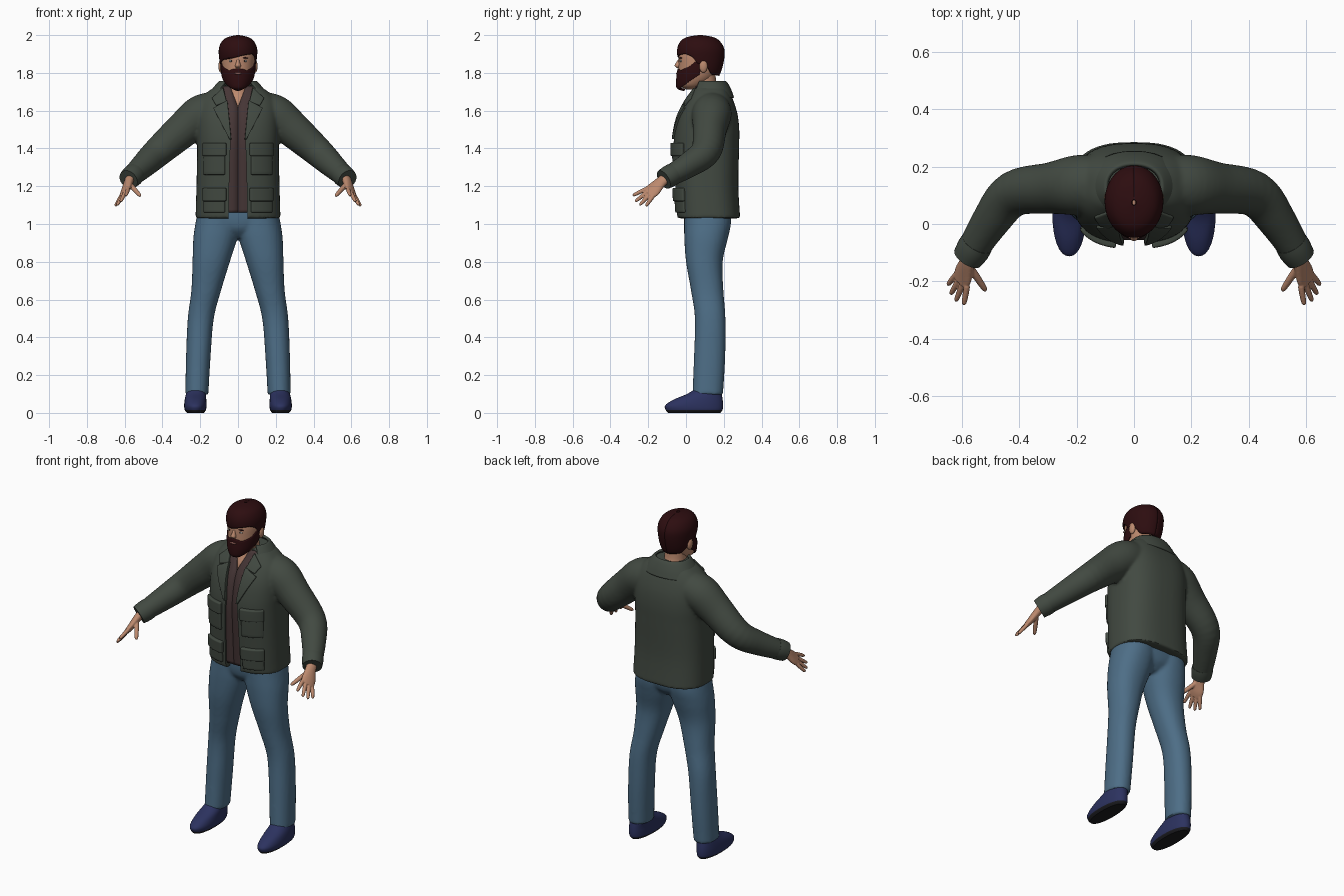
import bpy, bmesh, math
from mathutils import Vector, Matrix

cube = bpy.data.objects.get("Cube")
if cube:
    bpy.data.objects.remove(cube)


def material(name, *rgb):
    m = bpy.data.materials.new(name)
    m.use_nodes = True
    m.diffuse_color = (*rgb, 1)
    m.node_tree.nodes["Principled BSDF"].inputs["Base Color"].default_value = (*rgb, 1)
    return m


SKIN = material("skin", .50, .25, .155)
HAIR = material("dark red brown hair", .026, .004, .005)
GREEN = material("grey green cloth", .054, .067, .053)
SHIRT = material("brown cloth", .06, .036, .036)
DENIM = material("blue denim", .075, .155, .24)
NAVY = material("navy shoe", .025, .032, .115)
SOLE = material("dark sole", .012, .012, .015)
WHITE = material("eye white", .55, .53, .5)
LIP = material("lip", .3, .12, .1)
X, Y, Z = Vector((1, 0, 0)), Vector((0, 1, 0)), Vector((0, 0, 1))
parts = []


def finish(bm, name, mat, mirror=False, thick=0, bevel=0):
    me = bpy.data.meshes.new(name)
    bm.to_mesh(me)
    bm.free()
    ob = bpy.data.objects.new(name, me)
    bpy.context.collection.objects.link(ob)
    me.materials.append(mat)
    if thick:
        ob.modifiers.new("Thickness", 'SOLIDIFY').thickness = thick
    if bevel:
        b = ob.modifiers.new("Bevel", 'BEVEL')
        b.width, b.segments = bevel, 2
    if mirror:
        ob.modifiers.new("Mirror", 'MIRROR')
    parts.append(ob)
    return ob


def skin_rings(rings, name, mat, closed=True, **kw):
    """Join rows of points with quads; closed rows are capped."""
    bm = bmesh.new()
    vs = [[bm.verts.new(p) for p in r] for r in rings]
    n = len(rings[0])
    for lo, hi in zip(vs, vs[1:]):
        for i in range(n if closed else n - 1):
            j = (i + 1) % n
            bm.faces.new((lo[i], lo[j], hi[j], hi[i]))
    if closed:
        bm.faces.new(vs[0])
        bm.faces.new(vs[-1])
        bmesh.ops.recalc_face_normals(bm, faces=bm.faces)
    return finish(bm, name, mat, **kw)


def spline(rows, k=5):
    out, p = [], [rows[0], *rows, rows[-1]]
    for i in range(len(rows) - 1):
        for t in (j / k for j in range(k)):
            out.append([.5 * (2*b + (c - a)*t + (2*a - 5*b + 4*c - d)*t*t + (3*b - a - 3*c + d)*t**3)
                        for a, b, c, d in zip(*p[i:i + 4])])
    return out + [list(rows[-1])]


def oval(row, t, n=2, a=X, b=Y):
    s, c = math.sin(t), -math.cos(t)
    power = lambda v: math.copysign(abs(v) ** (2 / n), v)
    return Vector(row[:3]) + a * row[3] * power(s) + b * row[4] * power(c)


def tube(name, rows, mat, n=2, ref=None, sides=32, k=5, **kw):
    """Loft ovals (x, y, z, r1, r2): level ones, or across the path when ref is given."""
    rows = spline(rows, k)
    rings = []
    for i, r in enumerate(rows):
        a, b = X, Y
        if ref:
            t = Vector(rows[min(i + 1, len(rows) - 1)][:3]) - Vector(rows[max(i - 1, 0)][:3])
            t.normalize()
            a = (Vector(ref) - t * t.dot(Vector(ref))).normalized()
            b = t.cross(a)
        rings.append([oval(r, math.tau * j / sides, n, a, b) for j in range(sides)])
    return skin_rings(rings, name, mat, **kw)


def interp(x, pts):
    for (x0, y0), (x1, y1) in zip(pts, pts[1:]):
        if x <= x1:
            return y0 + (y1 - y0) * max(0, (x - x0) / (x1 - x0))
    return pts[-1][1]


def level(table, z):
    return [interp(z, [(r[2], r[i]) for r in table]) for i in range(5)]


def wrap(name, table, fn, mat, nu=64, nv=14, n=2, **kw):
    """Open sheet on a lofted surface; fn maps (u, v) to (angle, height)."""
    rings = []
    for v in range(nv + 1):
        spots = [fn(u / nu, v / nv) for u in range(nu + 1)]
        rings.append([oval(level(table, z), t, n) for t, z in spots])
    return skin_rings(rings, name, mat, closed=False, **kw)


def ball(name, loc, size, mat, **kw):
    bm = bmesh.new()
    m = Matrix.Translation(loc) @ Matrix.Diagonal((*size, 1))
    bmesh.ops.create_uvsphere(bm, u_segments=20, v_segments=12, radius=1, matrix=m)
    return finish(bm, name, mat, **kw)


def bake(ob):
    bpy.context.view_layer.update()
    ob.data = bpy.data.meshes.new_from_object(ob.evaluated_get(bpy.context.evaluated_depsgraph_get()))
    ob.modifiers.clear()


def fuse(name, obs, voxel, mat, smooth=4):
    """Merge overlapping solids into one smooth skin."""
    for o in obs:
        bake(o)
    body = obs[0]
    bm = bmesh.new()
    for o in obs:
        bm.from_mesh(o.data)
        parts.remove(o)
    for o in obs:
        bpy.data.objects.remove(o)
    body = finish(bm, name, mat)
    rm = body.modifiers.new("Remesh", 'REMESH')
    rm.mode, rm.voxel_size = 'VOXEL', voxel
    sm = body.modifiers.new("Smooth", 'SMOOTH')
    sm.factor, sm.iterations = .5, smooth
    bake(body)
    body.data.materials.clear()
    body.data.materials.append(mat)
    return body


# Jacket: torso and sleeves fused, then opened down the front
TORSO = [(0, .12, 1.03, .225, .167), (0, .11, 1.2, .22, .167), (0, .107, 1.4, .216, .174),
         (0, .112, 1.5, .218, .17), (0, .118, 1.58, .215, .155), (0, .125, 1.65, .2, .127),
         (0, .13, 1.7, .16, .1), (0, .13, 1.735, .105, .085)]
FINE, N = spline(TORSO), 2.6
torso = tube("torso", TORSO, GREEN, n=N, sides=48)
sleeves = tube("sleeves", [(.13, .14, 1.6, .1, .1), (.2, .135, 1.575, .105, .105), (.29, .125, 1.5, .095, .09),
                           (.42, .105, 1.385, .08, .08), (.5, .01, 1.31, .067, .067),
                           (.575, -.11, 1.24, .052, .052)], GREEN, ref=Z, mirror=True)
jacket = fuse("jacket", [torso, sleeves], .009, GREEN, 5)
gap = [(1, .05), (1.3, .045), (1.46, .038), (1.6, .055), (1.7, .085), (1.8, .09)]
cutter = skin_rings([[(-w, -.3, z), (w, -.3, z), (w, .06, z), (-w, .06, z)] for z, w in gap], "opening", GREEN)
cutter.hide_render = True
cut = jacket.modifiers.new("Opening", 'BOOLEAN')
cut.operation, cut.object = 'DIFFERENCE', cutter
bake(jacket)
parts.remove(cutter)
bpy.data.objects.remove(cutter)
tube("cuffs", [(.548, -.067, 1.265, .058, .058), (.562, -.09, 1.252, .059, .059), (.58, -.118, 1.235, .054, .054)],
     GREEN, ref=Z, k=2, mirror=True)
COLLAR = [(0, .13, 1.67, .165, .125), (0, .132, 1.71, .14, .108), (0, .132, 1.745, .112, .09), (0, .13, 1.758, .098, .08)]
wrap("collar", spline(COLLAR), lambda u, v: (.75 + (math.tau - 1.5) * u, 1.67 + .088 * v), GREEN, n=2.2, thick=.014)


def panel(name, corners, lift, bevel=.004):
    """Raised mirrored plate following the jacket front; corners are (x, z) from lower inner."""
    bl, br, tr, tl = (Vector(c) for c in corners)
    rings = []
    for v in (j / 8 for j in range(9)):
        row = []
        for u in (i / 8 for i in range(9)):
            x, z = bl.lerp(br, u).lerp(tl.lerp(tr, u), v)
            r = level(FINE, z)
            row.append((x, r[1] - r[4] * (1 - min(x / r[3], .98) ** N) ** (1 / N) - lift, z))
        rings.append(row)
    skin_rings(rings, name, GREEN, closed=False, thick=lift + .015, bevel=bevel, mirror=True)


def rect(x0, x1, z0, z1):
    return (x0, z0), (x1, z0), (x1, z1), (x0, z1)


for word, top, drop in (("upper", 1.43, .17), ("lower", 1.19, .13)):
    panel(word + "_pockets", rect(.07, .185, top - drop, top - .01), .012, .006)
    panel(word + "_pocket_flaps", rect(.064, .19, top - .07, top), .02, .006)
panel("lapels", [(.036, 1.45), (.046, 1.45), (.132, 1.615), (.056, 1.655)], .011)
panel("collar_flaps", [(.06, 1.65), (.118, 1.63), (.14, 1.668), (.08, 1.725)], .012)

# Shirt with a V neck over the chest and neck
inner = [(x, y, z, a * .94, b * .94) for x, y, z, a, b in FINE]


def shirt_spot(u, v):
    z = 1.06 + .67 * v
    w = interp(z, [(1.62, 0), (1.73, .042)])
    t = math.asin((w / level(inner, z)[3]) ** (N / 2))
    return t + (math.tau - 2 * t) * u, z


wrap("shirt", inner, shirt_spot, SHIRT, nv=40, n=N, thick=.008)
tube("neck", [(0, .12, 1.55, .09, .12), (0, .117, 1.64, .08, .108), (0, .11, 1.7, .066, .075),
              (0, .1, 1.74, .06, .062), (0, .095, 1.82, .06, .06)], SKIN)

# Head and face
tube("head", [(0, .03, 1.712, .025, .03), (0, .035, 1.735, .058, .07), (0, .055, 1.78, .08, .095),
              (0, .066, 1.84, .088, .106), (0, .075, 1.9, .09, .11), (0, .08, 1.955, .073, .09),
              (0, .08, 1.98, .04, .05)], SKIN)
tube("nose", [(0, -.028, 1.878, .006, .008), (0, -.038, 1.855, .01, .014), (0, -.043, 1.838, .015, .017),
              (0, -.036, 1.825, .01, .01)], SKIN, sides=16)
ball("ears", (.09, .092, 1.835), (.014, .022, .034), SKIN, mirror=True)
ball("eyes", (.035, -.026, 1.863), (.013, .006, .006), WHITE, mirror=True)
ball("pupils", (.035, -.029, 1.863), (.005, .005, .005), SOLE, mirror=True)
ball("eyebrows", (.036, -.027, 1.879), (.019, .007, .004), HAIR, mirror=True)

# Hair with a slanted fringe, and a full beard
HAIRLINE = [(0, 1.885), (.9, 1.885), (1.2, 1.87), (1.4, 1.83), (1.75, 1.83), (2.1, 1.79), (3.2, 1.783)]
CAP = spline([(0, .09, 1.775, .07, .082), (0, .09, 1.82, .088, .1), (0, .08, 1.88, .1, .123), (0, .078, 1.93, .101, .124),
              (0, .075, 1.97, .083, .102), (0, .075, 1.99, .052, .068), (0, .075, 2, .008, .01)])


def hair_spot(u, v):
    a = math.tau * u - math.pi
    low = interp(abs(a), HAIRLINE) + .03 * a * max(0, 1 - abs(a) / 2)
    return a, low + (2 - low) * math.sin(v * math.pi / 2)


wrap("hair", CAP, hair_spot, HAIR, nv=24, thick=.01)
JAW = spline([(0, .012, 1.703, .012, .02), (0, .018, 1.715, .048, .065), (0, .04, 1.75, .075, .093),
              (0, .06, 1.8, .09, .108), (0, .07, 1.87, .094, .108)])


def beard_spot(u, v):
    a = 1.7 * (2 * u - 1)
    low = interp(abs(a), [(0, 1.703), (.5, 1.706), (1.1, 1.735), (1.7, 1.79)])
    high = interp(abs(a), [(0, 1.824), (.3, 1.82), (.55, 1.812), (1.1, 1.832), (1.4, 1.86), (1.7, 1.865)])
    return a, low + (high - low) * v


wrap("beard", JAW, beard_spot, HAIR, thick=.012)
ball("mouth", (0, -.046, 1.797), (.02, .007, .006), LIP)

# Hands: palm, four fingers and a thumb
SPREAD = Vector((-.54, -.64, .54))
hand = [tube("palm", [(.568, -.095, 1.25, .03, .025), (.58, -.135, 1.22, .032, .022),
                      (.595, -.175, 1.18, .043, .018), (.604, -.203, 1.16, .04, .013)], SKIN, ref=SPREAD)]
digits = [((.572, -.15, 1.21), (.516, -.234, 1.147), .013)]
for i, tip in enumerate([(.594, -.283, 1.15), (.622, -.27, 1.118), (.64, -.246, 1.1), (.65, -.213, 1.094)]):
    digits.append((Vector((.6, -.195, 1.166)) + SPREAD * (.033 - .022 * i), tip, .011))
for base, tip, r in digits:
    base, tip = Vector(base), Vector(tip)
    path = [(*base.lerp(tip, f), r * g, r * g) for f, g in ((0, 1), (.4, 1), (.8, .85), (.94, .65), (1, .2))]
    hand.append(tube("digit", path, SKIN, ref=SPREAD, sides=12, k=3))
hands = fuse("hands", hand, .0035, SKIN, 3)
hands.modifiers.new("Mirror", 'MIRROR')

# Jeans
legs = tube("legs", [(.218, .115, .095, .061, .081), (.21, .125, .3, .065, .083), (.197, .128, .5, .069, .081),
                     (.168, .112, .65, .079, .086), (.142, .097, .8, .099, .097), (.121, .106, .92, .116, .115),
                     (.11, .114, 1, .116, .124), (.1, .114, 1.08, .11, .124)], DENIM, n=2.2, mirror=True)
hips = tube("hips", [(0, .11, .93, .05, .07), (0, .112, .97, .13, .108), (0, .113, 1.02, .2, .122),
                     (0, .113, 1.09, .2, .124)], DENIM, n=2.3)
fuse("jeans", [legs, hips], .01, DENIM, 5)

# Shoes with dark soles
shoes = tube("shoes", [(.225, .043, 0, .044, .138), (.226, .043, .015, .056, .15), (.226, .043, .04, .059, .153),
                       (.225, .064, .07, .057, .13), (.222, .097, .1, .053, .092), (.22, .115, .125, .046, .07)],
             NAVY, n=2.2, mirror=True)
shoes.data.materials.append(SOLE)
for f in shoes.data.polygons:
    f.material_index = int(f.center.z < .014)

# Smooth shading with crisp edges
bpy.ops.object.select_all(action='DESELECT')
for ob in parts:
    ob.select_set(True)
bpy.context.view_layer.objects.active = parts[0]
bpy.ops.object.shade_smooth_by_angle(angle=math.radians(40))
